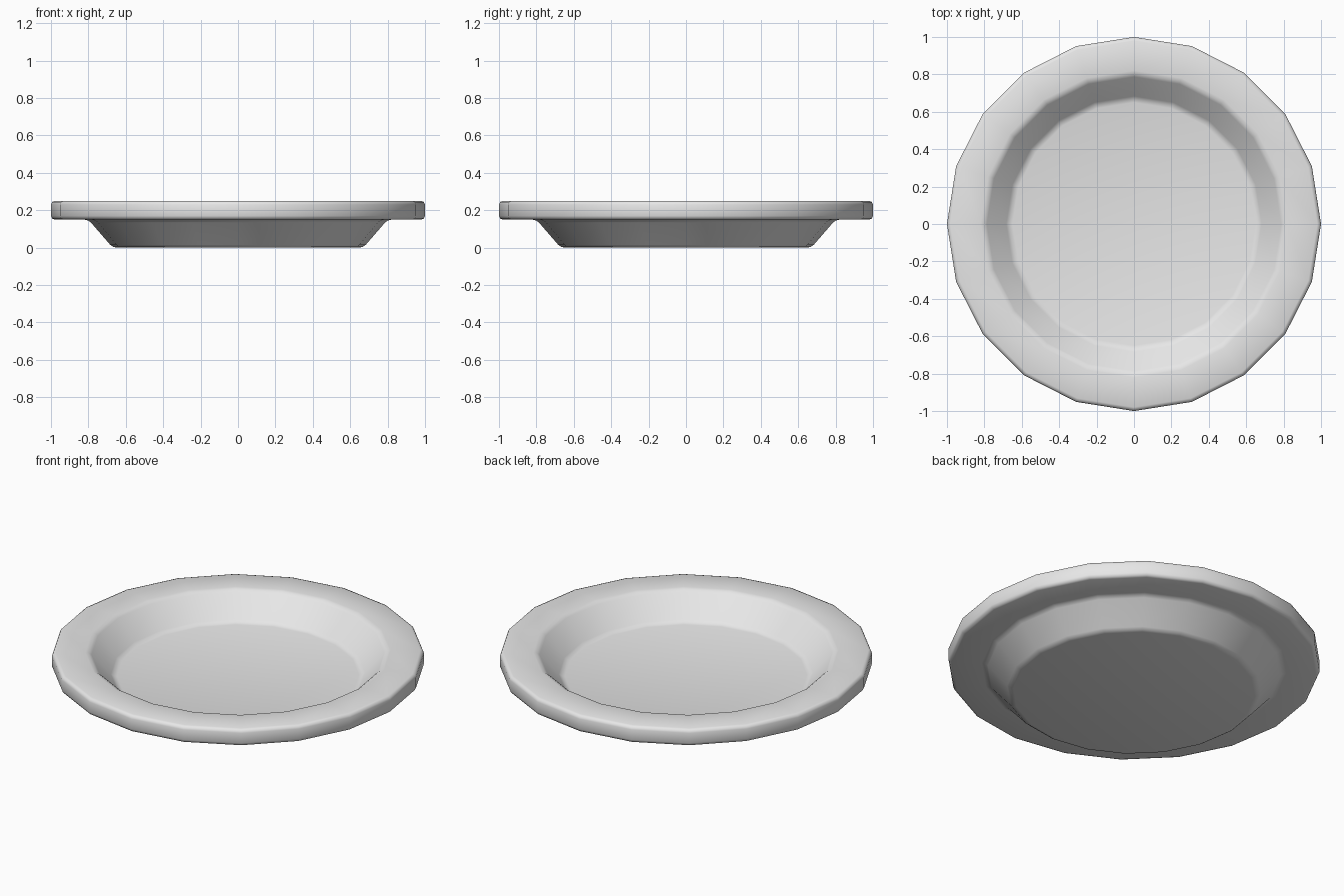
import bpy
import bmesh
from math import cos, sin, tau

cube = bpy.data.objects.get("Cube")
if cube:
    bpy.data.objects.remove(cube, do_unlink=True)

SIDES = 20

# Plain grey finish
grey = bpy.data.materials.new("light_grey")
grey.use_nodes = True
colour = (0.8, 0.8, 0.8, 1)
grey.diffuse_color = colour
grey.node_tree.nodes["Principled BSDF"].inputs["Base Color"].default_value = colour

# Cross-section (radius, height) from the underside, round the rim, to the inner floor
profile = [
    (0.67, 0.0),
    (0.80, 0.15),
    (1.0, 0.15),
    (1.0, 0.25),
    (0.80, 0.25),
    (0.67, 0.105),
]

# Turn the cross-section into rings and join them
bm = bmesh.new()
rings = [
    [bm.verts.new((r * cos(tau * i / SIDES), r * sin(tau * i / SIDES), z))
     for i in range(SIDES)]
    for r, z in profile
]
for low, high in zip(rings, rings[1:]):
    for i in range(SIDES):
        j = (i + 1) % SIDES
        bm.faces.new((low[i], low[j], high[j], high[i]))

# Close the foot and the inner floor
bm.faces.new(rings[0][::-1])
bm.faces.new(rings[-1])
bmesh.ops.recalc_face_normals(bm, faces=bm.faces)
for face in bm.faces:
    face.smooth = True

mesh = bpy.data.meshes.new("plate")
bm.to_mesh(mesh)
bm.free()
mesh.materials.append(grey)
plate = bpy.data.objects.new("plate", mesh)
bpy.context.collection.objects.link(plate)

# Soften the circular edges only, leaving the facets around the rim
bevel = plate.modifiers.new("soft_edges", "BEVEL")
bevel.width = 0.02
bevel.segments = 2
bevel.limit_method = "ANGLE"
bevel.angle_limit = 0.52
